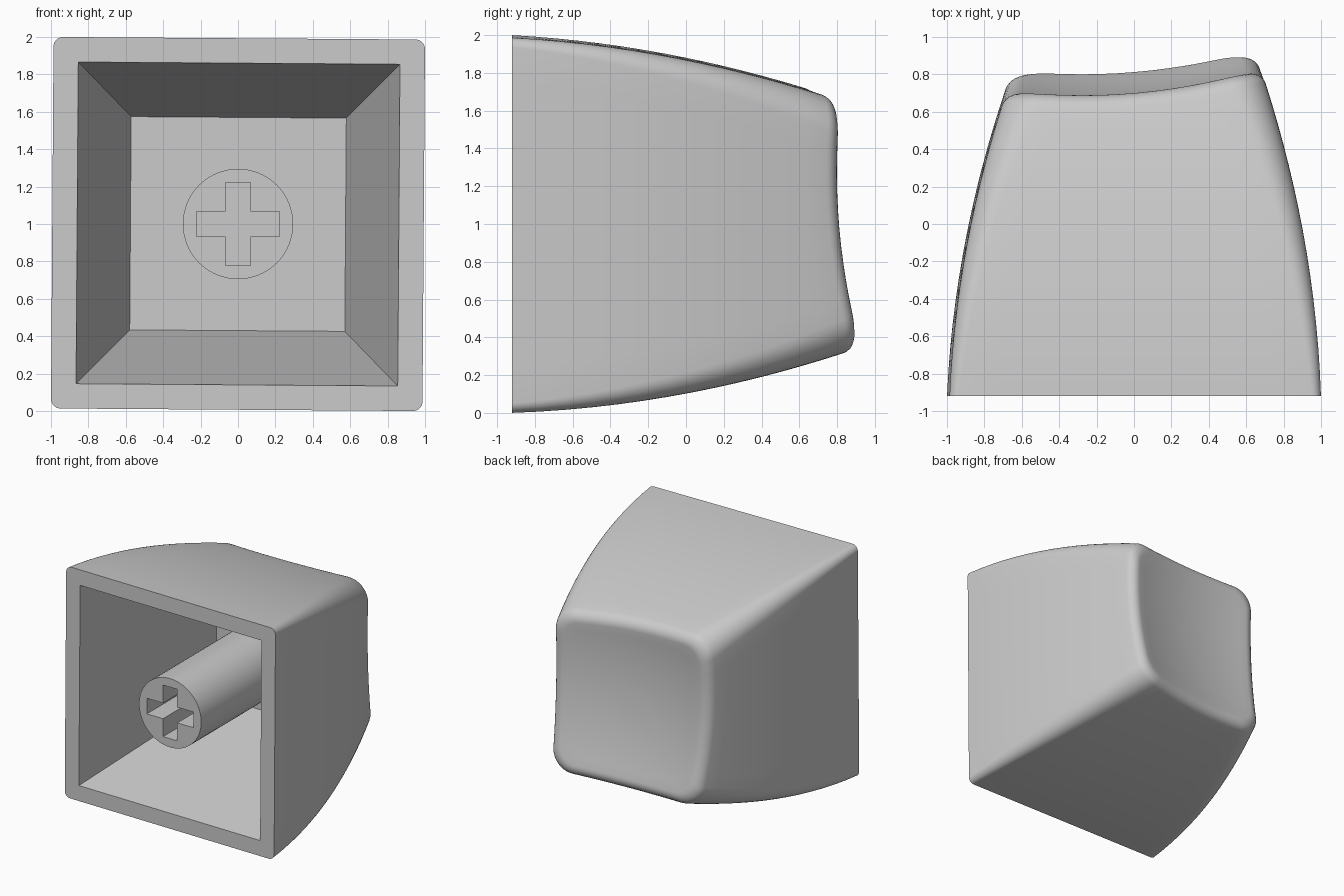
import bpy, bmesh, math

cube = bpy.data.objects.get("Cube")
if cube:
    bpy.data.objects.remove(cube, do_unlink=True)

FRONT, FLOOR = -0.92, 0.53     # opening plane and cavity floor along y
FILLET = 0.08                  # rounding of the dished rim
SIDE, ARC = 10, 8              # segments per straight side and per corner

grey = bpy.data.materials.new("light grey plastic")
grey.use_nodes = True
colour = (0.6, 0.6, 0.6, 1)
grey.diffuse_color = colour
grey.node_tree.nodes["Principled BSDF"].inputs["Base Color"].default_value = colour


def dish(x, z):
    """Depth of the tilted spherical dish; z is measured from the centre."""
    return 0.695 + 0.09 * x - 0.09 * z + 0.16 * (x * x + z * z)


def bounds(y):
    """Curved side walls: left, right, bottom, top."""
    t = y - FRONT
    wall = lambda a, b: 0.993 - a * t - b * t * t
    return (-wall(0.043, 0.089), wall(0.033, 0.085),
            -wall(0.033, 0.083), wall(0.055, 0.08))


def outline(box, r):
    """Rounded rectangle with a fixed number of points."""
    x0, x1, z0, z1 = box
    corners = [(x1 - r, z1 - r), (x0 + r, z1 - r),
               (x0 + r, z0 + r), (x1 - r, z0 + r)]
    pts = []
    for k, (cx, cz) in enumerate(corners):
        for i in range(ARC + 1):
            a = math.pi / 2 * (k + i / ARC)
            pts.append((cx + r * math.cos(a), cz + r * math.sin(a)))
        # straight run to the start of the next corner
        nx, nz = corners[(k + 1) % 4]
        a = math.pi / 2 * (k + 1)
        ex, ez = nx + r * math.cos(a), nz + r * math.sin(a)
        px, pz = pts[-1]
        for i in range(1, SIDE):
            f = i / SIDE
            pts.append((px + (ex - px) * f, pz + (ez - pz) * f))
    return pts


COUNT = len(outline(bounds(0), 0.1))


def wall_ring(u, inset=0.0, lift=0.0):
    """Ring on the wall; u runs from the opening to the dished rim."""
    ring = []
    for i in range(COUNT):
        y = FRONT
        for _ in range(5):
            x0, x1, z0, z1 = bounds(y)
            box = (x0 + inset, x1 - inset, z0 + inset, z1 - inset)
            x, z = outline(box, 0.05 + 0.13 * u - inset * 0.5)[i]
            y = FRONT + u * (dish(x, z) - FILLET - FRONT) + lift
        ring.append((x, y, z))
    return ring


def flat_ring(box, y):
    return [(x, y, z) for x, z in outline(box, 0)]


def finish(bm, name):
    bmesh.ops.recalc_face_normals(bm, faces=bm.faces[:])
    mesh = bpy.data.meshes.new(name)
    bm.to_mesh(mesh)
    bm.free()
    mesh.materials.append(grey)
    obj = bpy.data.objects.new(name, mesh)
    bpy.context.collection.objects.link(obj)
    return obj


def smooth(obj):
    bpy.ops.object.select_all(action='DESELECT')
    obj.select_set(True)
    bpy.context.view_layer.objects.active = obj
    bpy.ops.object.shade_smooth_by_angle(angle=math.radians(32))


# Shell: cavity floor, cavity walls, front lip, outer walls, rim and dish
rings = [flat_ring((-0.575, 0.575, -0.57, 0.57), FLOOR),
         flat_ring((-0.86, 0.86, -0.86, 0.86), FRONT)]
rings += [wall_ring(i / 14) for i in range(15)]
for i in range(1, 7):
    a = math.pi / 2 * i / 6
    rings.append(wall_ring(1, FILLET * (1 - math.cos(a)), FILLET * math.sin(a)))
rim = rings[-1]
for s in (0.9, 0.75, 0.6, 0.45, 0.3, 0.15):
    rings.append([(x * s, dish(x * s, z * s), z * s) for x, y, z in rim])

bm = bmesh.new()
# slight twist of the body about the depth axis
loops = [[bm.verts.new((x + 0.007 * z, y, z - 0.007 * x + 1)) for x, y, z in ring]
         for ring in rings]
for a, b in zip(loops, loops[1:]):
    for i in range(COUNT):
        j = (i + 1) % COUNT
        bm.faces.new((a[i], a[j], b[j], b[i]))
bm.faces.new(loops[0])
bm.faces.new(loops[-1])
bmesh.ops.remove_doubles(bm, verts=bm.verts[:], dist=0.0001)
shell = finish(bm, "keycap_shell")
smooth(shell)


def prism(points, y0, y1, name):
    """Extrude an x-z profile along y."""
    bm = bmesh.new()
    face = bm.faces.new([bm.verts.new((x, y0, z + 1)) for x, z in points])
    new = bmesh.ops.extrude_face_region(bm, geom=[face])["geom"]
    verts = [v for v in new if isinstance(v, bmesh.types.BMVert)]
    bmesh.ops.translate(bm, verts=verts, vec=(0, y1 - y0, 0))
    return finish(bm, name)


# Stem with a cross-shaped socket
circle = [(0.295 * math.cos(math.tau * i / 64), 0.295 * math.sin(math.tau * i / 64))
          for i in range(64)]
stem = prism(circle, FRONT, FLOOR + 0.02, "stem")

L, W = 0.221, 0.067
cross = []
for k in range(4):
    c, s = round(math.cos(k * math.pi / 2)), round(math.sin(k * math.pi / 2))
    for x, z in ((L, -W), (L, W), (W, W)):
        cross.append((x * c - z * s, x * s + z * c))
cutter = prism(cross, FRONT - 0.1, FRONT + 0.5, "socket_cutter")
cutter.hide_render = True

cut = stem.modifiers.new("socket", 'BOOLEAN')
cut.operation = 'DIFFERENCE'
cut.solver = 'EXACT'
cut.object = cutter
smooth(stem)
bpy.ops.object.modifier_apply(modifier=cut.name)
bpy.data.objects.remove(cutter, do_unlink=True)
